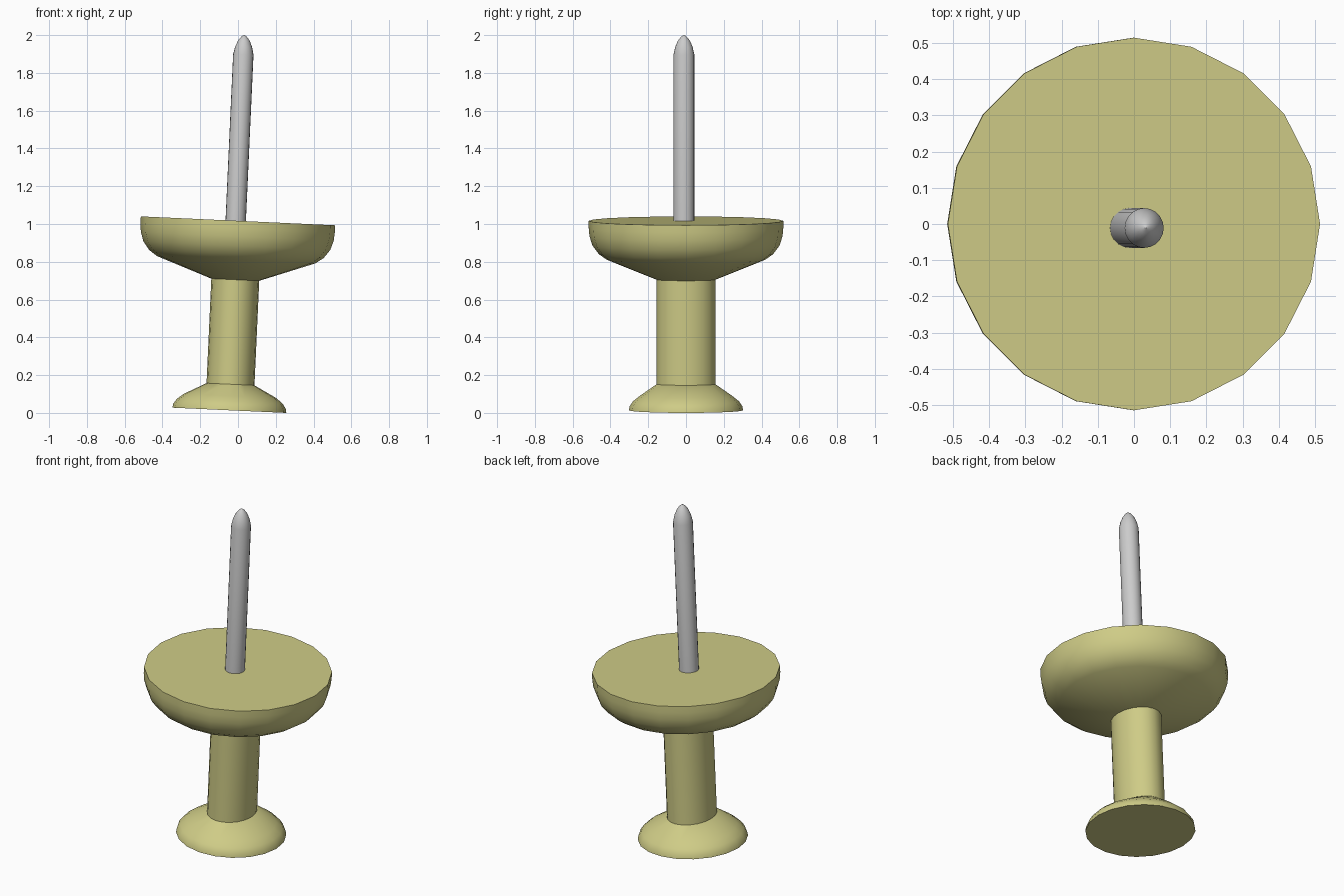
import bpy, bmesh, math

if "Cube" in bpy.data.objects:
    bpy.data.objects.remove(bpy.data.objects["Cube"])

TILT = math.radians(2.62)
BASE = (-0.046, 0.0, 0.0138)
SIDES = 20

plastic = bpy.data.materials.new("yellow_plastic")
plastic.diffuse_color = (0.62, 0.60, 0.24, 1)
plastic.use_nodes = True
plastic.node_tree.nodes["Principled BSDF"].inputs["Base Color"].default_value = plastic.diffuse_color


def lathe(name, profile, mat=None, offset=(0, 0)):
    """Stack elliptical rings (rx, ry, z) along the tilted axis and cap the ends."""
    bm = bmesh.new()
    rings = []
    for rx, ry, z in profile:
        rings.append([bm.verts.new((offset[0] + rx * math.cos(2 * math.pi * i / SIDES),
                                    offset[1] + ry * math.sin(2 * math.pi * i / SIDES), z))
                      for i in range(SIDES)])
    for a, b in zip(rings, rings[1:]):
        for i in range(SIDES):
            j = (i + 1) % SIDES
            bm.faces.new((a[i], a[j], b[j], b[i]))
    bm.faces.new(rings[0][::-1])
    bm.faces.new(rings[-1])
    me = bpy.data.meshes.new(name)
    bm.to_mesh(me)
    bm.free()
    ob = bpy.data.objects.new(name, me)
    bpy.context.collection.objects.link(ob)
    ob.location = BASE
    ob.rotation_euler = (0, TILT, 0)
    if mat:
        me.materials.append(mat)
    bpy.ops.object.select_all(action='DESELECT')
    ob.select_set(True)
    bpy.context.view_layer.objects.active = ob
    bpy.ops.object.shade_smooth_by_angle(angle=math.radians(32))
    return ob


NX, NY = 0.127, 0.156  # slightly oval neck

# Flared grip end
lathe("grip_base", [(0.302, 0.302, 0), (0.298, 0.298, 0.022), (0.28, 0.28, 0.048),
                    (0.245, 0.245, 0.076), (NX, NY, 0.138)], plastic)

# Oval neck
lathe("neck", [(NX, NY, 0.138), (NX, NY, 0.692)], plastic)

# Wide collar with rounded underside
lathe("collar", [(NX, NY, 0.692), (0.42, 0.42, 0.798), (0.462, 0.462, 0.828),
                 (0.495, 0.495, 0.872), (0.511, 0.511, 0.922), (0.515, 0.515, 0.965),
                 (0.515, 0.515, 1.004)], plastic)

# Metal pin with ogive point
lathe("pin", [(0.054, 0.055, 0.98), (0.054, 0.055, 1.885), (0.045, 0.046, 1.925),
              (0.031, 0.032, 1.958), (0.015, 0.015, 1.979), (0.002, 0.002, 1.988)],
      None, (-0.012, -0.011))
